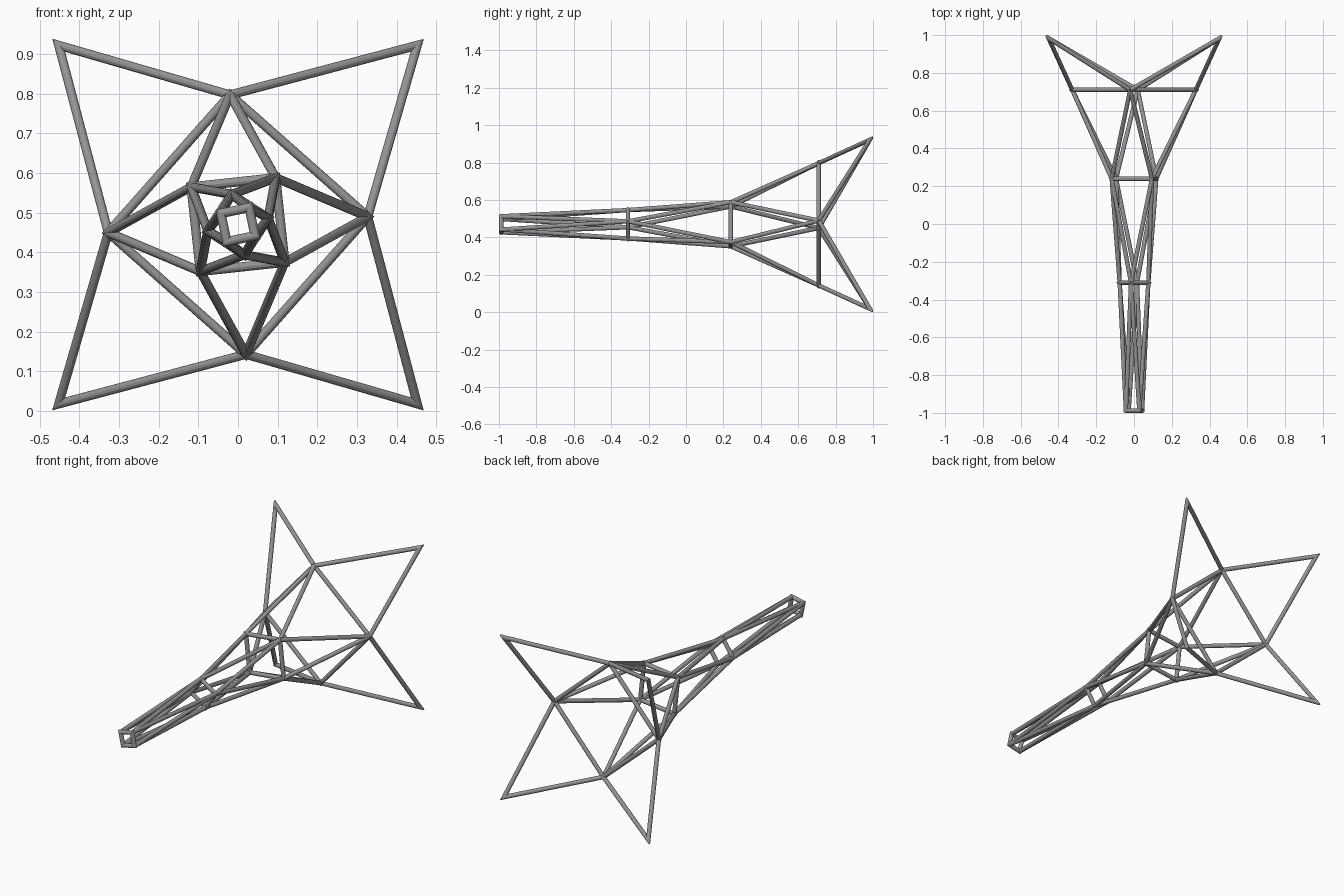
import bpy, bmesh
from math import cos, sin, pi
from mathutils import Vector

cube = bpy.data.objects.get("Cube")
if cube:
    bpy.data.objects.remove(cube, do_unlink=True)

RADIUS = 0.0117
SIDES = 12
MID_Z = 0.47

steel = bpy.data.materials.new("grey_steel")
steel.use_nodes = True
grey = (0.3, 0.3, 0.3, 1)
steel.diffuse_color = grey
steel.node_tree.nodes["Principled BSDF"].inputs["Base Color"].default_value = grey


def quarter_turns(x, y, z):
    """Four nodes around the long axis, each a quarter turn clockwise."""
    nodes = []
    for _ in range(4):
        nodes.append(Vector((x, y, MID_Z + z)))
        x, z = z, -x
    return nodes


def add_tube(bm, path, closed=False):
    """Round tube along a flat path, with mitred corners."""
    count = len(path)
    spans = count if closed else count - 1
    dirs = [(path[(i + 1) % count] - path[i]).normalized() for i in range(spans)]
    normal = dirs[0].cross(dirs[1]) if spans > 1 else dirs[0].orthogonal()
    normal.normalize()
    rings = []
    for i, point in enumerate(path):
        before = dirs[i - 1] if closed or i > 0 else dirs[0]
        after = dirs[i] if i < spans else dirs[-1]
        side = normal.cross(before)
        mitre = (side + normal.cross(after)).normalized()
        mitre /= mitre.dot(side)
        ring = []
        for k in range(SIDES):
            a = 2 * pi * k / SIDES
            ring.append(bm.verts.new(point + RADIUS * (normal * cos(a) + mitre * sin(a))))
        rings.append(ring)
    for i in range(spans):
        r, s = rings[i], rings[(i + 1) % count]
        for k in range(SIDES):
            j = (k + 1) % SIDES
            bm.faces.new((r[k], r[j], s[j], s[k]))
    if not closed:
        bm.faces.new(rings[0])
        bm.faces.new(rings[-1])


def make_part(name, paths, closed=False):
    bm = bmesh.new()
    for path in paths:
        add_tube(bm, path, closed)
    bmesh.ops.recalc_face_normals(bm, faces=bm.faces)
    mesh = bpy.data.meshes.new(name)
    bm.to_mesh(mesh)
    bm.free()
    mesh.materials.append(steel)
    obj = bpy.data.objects.new(name, mesh)
    bpy.context.collection.objects.link(obj)


# Square frames, from the wide back to the narrow front
frames = {
    "wide_frame": quarter_turns(-0.02, 0.71, 0.327),
    "middle_frame": quarter_turns(0.095, 0.24, 0.118),
    "narrow_frame": quarter_turns(-0.016, -0.31, 0.076),
    "end_frame": quarter_turns(0.028, -0.988, 0.043),
}
for name, nodes in frames.items():
    make_part(name, [nodes], closed=True)

# Zigzag struts between neighbouring frames
levels = list(frames.values())
strut_names = ("wide_struts", "middle_struts", "long_struts")
for n, name in enumerate(strut_names):
    a, b = levels[n], levels[n + 1]
    step = -1 if n % 2 == 0 else 1
    paths = []
    for i in range(4):
        paths.append([a[i], b[i]])
        paths.append([a[i], b[(i + step) % 4]])
    make_part(name, paths)

# Four pointed arms flaring out at the back
wide = levels[0]
tips = quarter_turns(0.452, 0.983, 0.452)
make_part("pointed_arms", [[wide[i], tips[i], wide[(i + 1) % 4]] for i in range(4)])
